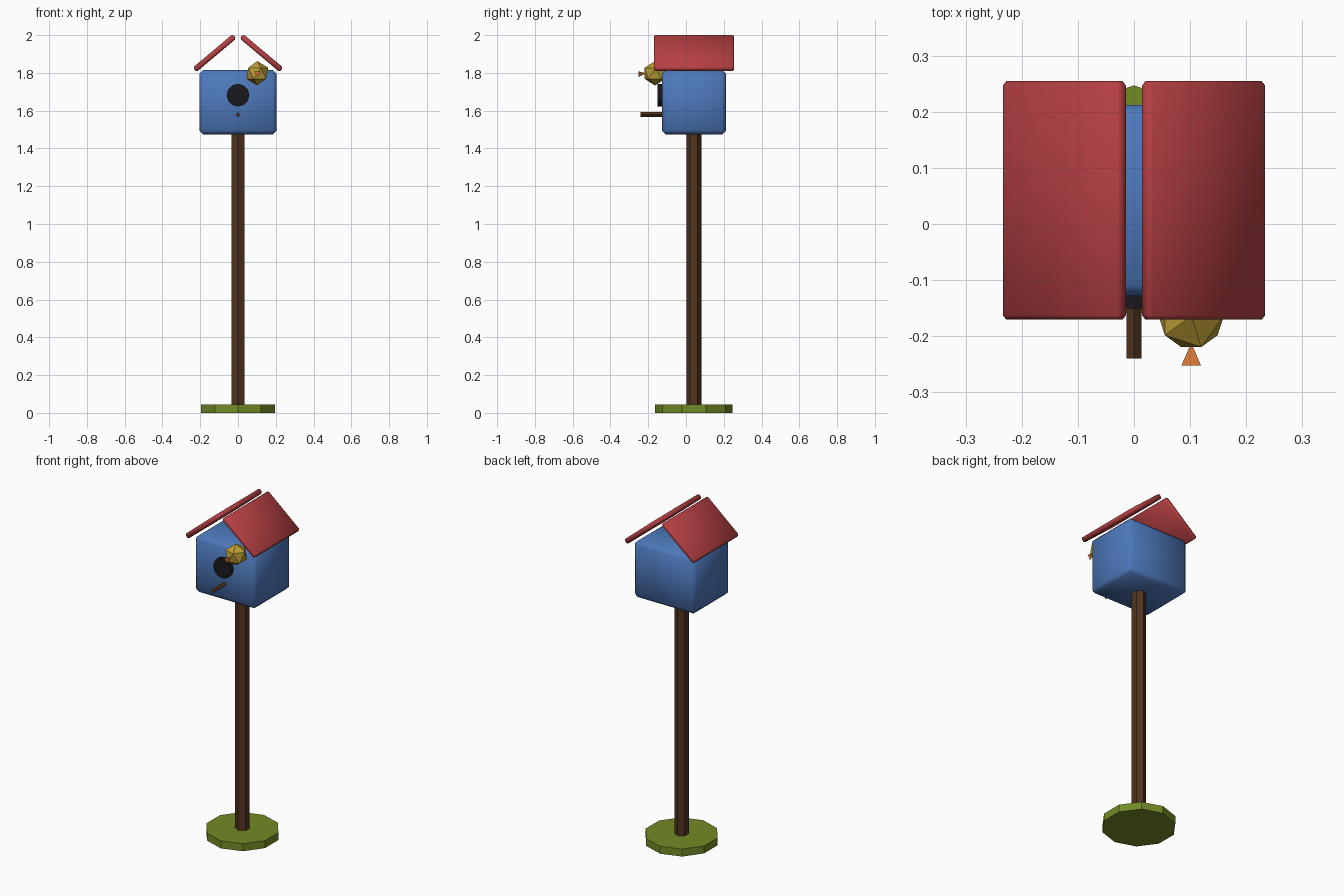
import bpy
from math import radians

if "Cube" in bpy.data.objects:
    bpy.data.objects.remove(bpy.data.objects["Cube"])


def finish(name, color, smooth=False):
    ob = bpy.context.object
    ob.name = name
    key = "mat_" + color
    mat = bpy.data.materials.get(key) or bpy.data.materials.new(key)
    mat.diffuse_color = (*COLORS[color], 1)
    mat.use_nodes = True
    mat.node_tree.nodes["Principled BSDF"].inputs["Base Color"].default_value = mat.diffuse_color
    ob.data.materials.append(mat)
    for p in ob.data.polygons:
        p.use_smooth = smooth
    return ob


COLORS = {
    "blue": (0.075, 0.19, 0.50),
    "red": (0.46, 0.05, 0.055),
    "brown": (0.085, 0.035, 0.014),
    "green": (0.17, 0.26, 0.02),
    "black": (0.01, 0.01, 0.012),
    "yellow": (0.50, 0.34, 0.035),
    "orange": (0.65, 0.18, 0.035),
}


def cylinder(name, color, sides, r, depth, loc, rot_x=0):
    bpy.ops.mesh.primitive_cylinder_add(vertices=sides, radius=r, depth=depth,
                                        location=loc, rotation=(radians(rot_x), 0, 0))
    return finish(name, color)


def bevelled_box(name, color, size, loc, bevel, rot_y=0):
    bpy.ops.mesh.primitive_cube_add(size=1, location=loc, rotation=(0, radians(rot_y), 0))
    ob = finish(name, color, smooth=True)
    for v in ob.data.vertices:
        v.co = [c * s for c, s in zip(v.co, size)]
    mod = ob.modifiers.new("bevel", "BEVEL")
    mod.width, mod.segments = bevel, 1
    return ob


Y = 0.042  # centre line of the house and post

# Ground disc and post
cylinder("grass_base", "green", 10, 0.205, 0.045, (0, Y, 0.0225))
cylinder("post", "brown", 6, 0.04, 1.5, (0, Y, 0.75))

# House body and two separate roof boards
bevelled_box("house_body", "blue", (0.41, 0.34, 0.34), (0, Y, 1.645), 0.02)
for side, name in ((-1, "roof_left"), (1, "roof_right")):
    bevelled_box(name, "red", (0.275, 0.425, 0.03), (side * 0.124, Y, 1.905), 0.008, side * 40)

# Entrance hole and perch
cylinder("entrance_hole", "black", 12, 0.06, 0.05, (0, -0.126, 1.682), 90)
cylinder("perch", "brown", 4, 0.013, 0.14, (0, -0.17, 1.579), 90)

# Small round bird with a flared beak
bpy.ops.mesh.primitive_ico_sphere_add(subdivisions=1, radius=0.065, location=(0.102, -0.164, 1.798))
finish("bird_body", "yellow")
bpy.ops.mesh.primitive_cone_add(vertices=3, radius1=0.02, radius2=0, depth=0.04,
                                location=(0.102, -0.232, 1.798), rotation=(radians(-90), 0, 0))
finish("bird_beak", "orange")
